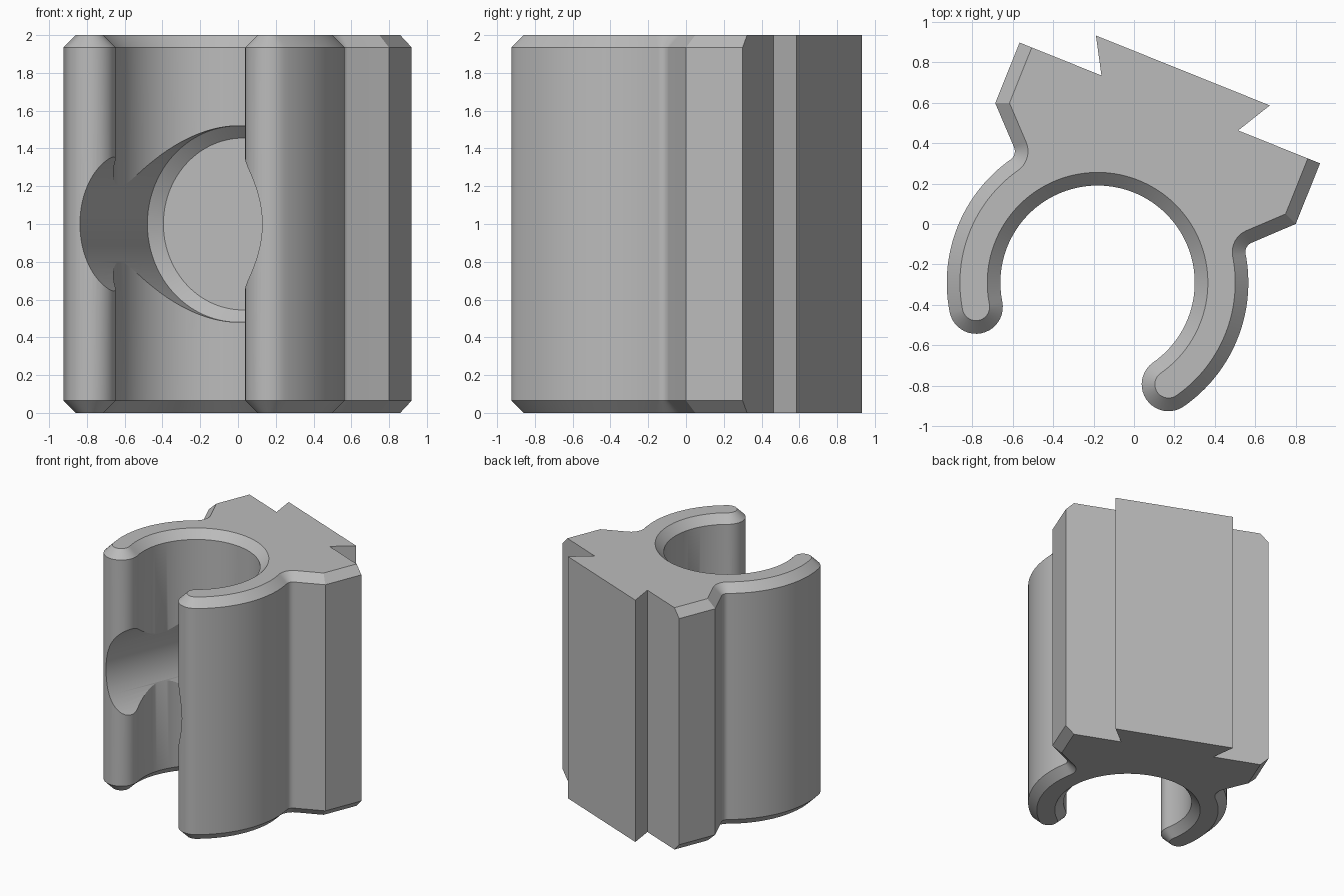
import bpy, bmesh
from math import sin, cos, atan2, radians, degrees, sqrt
from mathutils import Matrix, Vector

if "Cube" in bpy.data.objects:
    bpy.data.objects.remove(bpy.data.objects["Cube"], do_unlink=True)

# Main dimensions
HEIGHT, BEVEL = 2.0, 0.065
R_IN, R_OUT = 0.48, 0.745            # clip ring
R_MID, R_TIP = (R_IN + R_OUT) / 2, (R_OUT - R_IN) / 2
ARM = 123.2                          # arm sweep from the back, degrees
BACK, SIDE, CHAMFER = 0.957, 0.80, 0.117
FILLET = 0.05
BORE_R, BORE_END = 0.52, 0.49
PLACE = Matrix.Translation((-0.18, -0.29, 0)) @ Matrix.Rotation(radians(-21.9), 4, "Z")

grey = bpy.data.materials.new("mid grey")
grey.use_nodes = True
colour = (0.5, 0.5, 0.5, 1)
grey.diffuse_color = colour
grey.node_tree.nodes["Principled BSDF"].inputs["Base Color"].default_value = colour


def arc(centre, r, start, end, steps):
    """Points on an arc; angles in degrees clockwise from +y."""
    angles = [radians(start + (end - start) * i / steps) for i in range(steps + 1)]
    return [(centre[0] + r * sin(a), centre[1] + r * cos(a)) for a in angles]


def profile(inset):
    """Closed outline of the clip; the back and dovetail are never inset."""
    p = CHAMFER + FILLET
    q = sqrt((R_OUT + FILLET) ** 2 - p * p)
    notch = ((q + p) / sqrt(2), (q - p) / sqrt(2))
    bearing = degrees(atan2(*notch))
    side = SIDE - inset
    half = [(0.463, 1.13), (0.364, BACK), (side, BACK),
            (side, side - sqrt(2) * (CHAMFER - inset))]
    half += arc(notch, FILLET + inset, -45, bearing - 180, 10)
    half += arc((0, 0), R_OUT - inset, bearing, ARM, 32)[1:]
    tip = (R_MID * sin(radians(ARM)), R_MID * cos(radians(ARM)))
    half += arc(tip, R_TIP - inset, ARM, ARM + 180, 20)[1:]
    half += arc((0, 0), R_IN + inset, ARM, 0, 48)[1:]
    return half + [(-x, y) for x, y in reversed(half[:-1])]


def loft(name, loops):
    """Closed solid through loops of equal length."""
    bm = bmesh.new()
    rings = [[bm.verts.new(PLACE @ Vector(co)) for co in loop] for loop in loops]
    for low, high in zip(rings, rings[1:]):
        for i in range(len(low)):
            j = (i + 1) % len(low)
            bm.faces.new((low[i], low[j], high[j], high[i]))
    bm.faces.new(rings[0])
    bm.faces.new(rings[-1])
    bmesh.ops.recalc_face_normals(bm, faces=bm.faces)
    mesh = bpy.data.meshes.new(name)
    bm.to_mesh(mesh)
    bm.free()
    mesh.materials.append(grey)
    obj = bpy.data.objects.new(name, mesh)
    bpy.context.collection.objects.link(obj)
    return obj


# Clip body with bevelled ends
levels = [(0, BEVEL), (BEVEL, 0), (HEIGHT - BEVEL, 0), (HEIGHT, BEVEL)]
body = loft("clip_body", [[(x, y, z) for x, y in profile(inset)] for z, inset in levels])

# Round bore from the front, with a chamfered floor
stations = [(-1.5, BORE_R), (BORE_END, BORE_R), (BORE_END + BEVEL, BORE_R - BEVEL)]
cutter = loft("bore_cutter", [[(x, y, z) for x, z in arc((0, HEIGHT / 2), r, 0, 360, 96)[:-1]]
                              for y, r in stations])
cutter.hide_render = True

cut = body.modifiers.new("bore", "BOOLEAN")
cut.operation, cut.solver, cut.object = "DIFFERENCE", "EXACT", cutter
bpy.ops.object.select_all(action="DESELECT")
body.select_set(True)
bpy.context.view_layer.objects.active = body
bpy.ops.object.modifier_apply(modifier=cut.name)
bpy.data.objects.remove(cutter, do_unlink=True)
bpy.ops.object.shade_smooth_by_angle(angle=radians(25))
